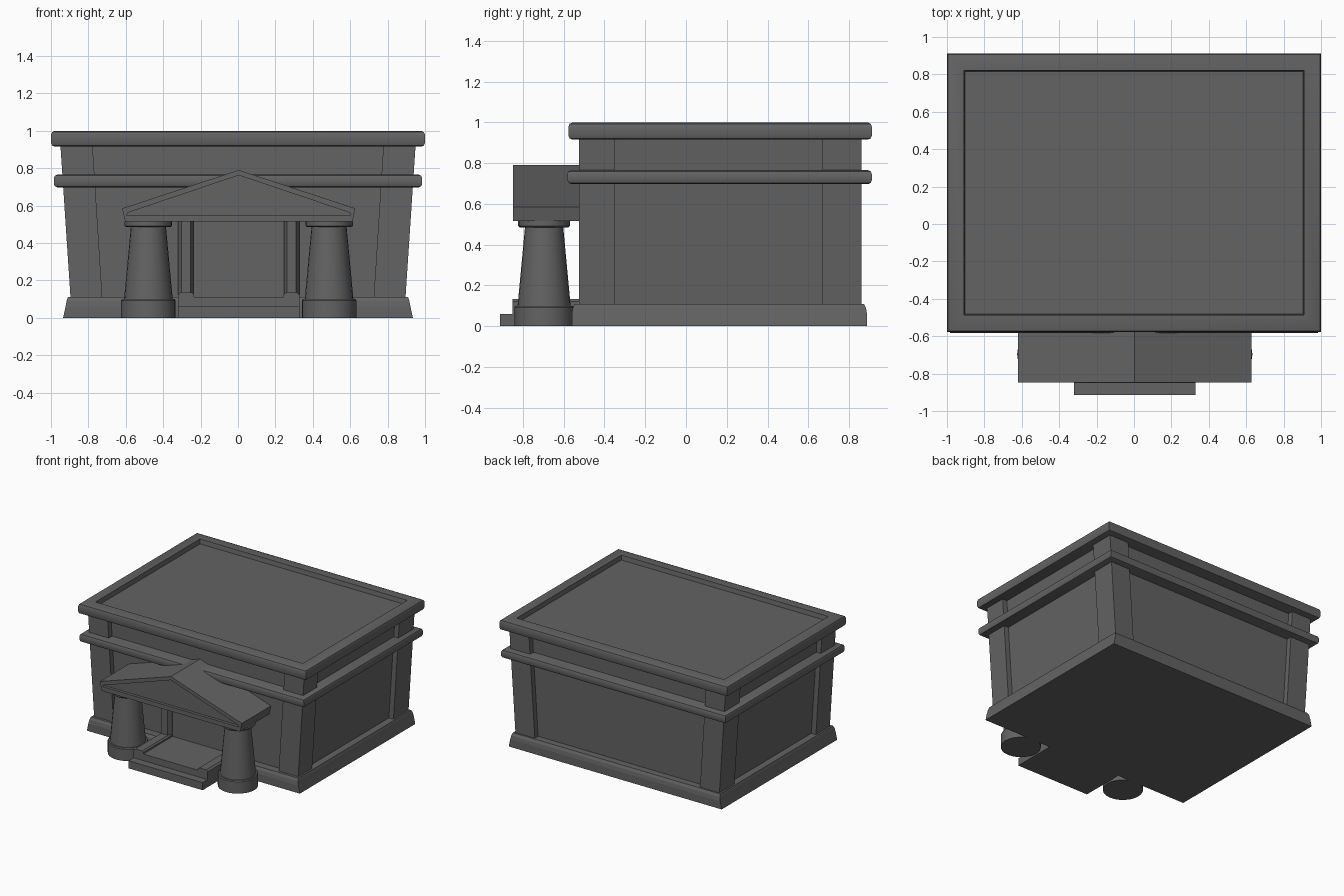
import bpy, bmesh, math

if "Cube" in bpy.data.objects:
    bpy.data.objects.remove(bpy.data.objects["Cube"])

stone = bpy.data.materials.new("dark_grey_stone")
stone.diffuse_color = (0.125, 0.125, 0.125, 1)
stone.use_nodes = True
stone.node_tree.nodes["Principled BSDF"].inputs["Base Color"].default_value = stone.diffuse_color
PX = 0.004  # the porch sits a touch right of centre


def make(name, bm, smooth=None):
    bmesh.ops.recalc_face_normals(bm, faces=bm.faces)
    me = bpy.data.meshes.new(name)
    bm.to_mesh(me)
    bm.free()
    me.materials.append(stone)
    ob = bpy.data.objects.new(name, me)
    bpy.context.collection.objects.link(ob)
    if smooth:
        bpy.ops.object.select_all(action='DESELECT')
        ob.select_set(True)
        bpy.context.view_layer.objects.active = ob
        bpy.ops.object.shade_smooth_by_angle(angle=math.radians(smooth))
    return ob


def loft(name, loops, smooth=None):
    """Skin a stack of closed loops and cap both ends."""
    bm = bmesh.new()
    rows = [[bm.verts.new(p) for p in loop] for loop in loops]
    n = len(rows[0])
    for a, b in zip(rows, rows[1:]):
        for i in range(n):
            j = (i + 1) % n
            bm.faces.new((a[i], a[j], b[j], b[i]))
    bm.faces.new(rows[0][::-1])
    bm.faces.new(rows[-1])
    return make(name, bm, smooth)


def rect(x0, x1, y0, y1, z):
    return [(x0, y0, z), (x1, y0, z), (x1, y1, z), (x0, y1, z)]


def box(name, x0, x1, y0, y1, z0, z1):
    return loft(name, [rect(x0, x1, y0, y1, z0), rect(x0, x1, y0, y1, z1)])


def band(name, x, y0, y1, profile, smooth=None):
    """Horizontal moulding: profile holds (inset from outer edge, z)."""
    return loft(name, [rect(-x + d, x - d, y0 + d, y1 - d, z) for d, z in profile], smooth)


def lathe(name, cx, cy, profile, n=24):
    return loft(name, [[(cx + r * math.cos(2 * math.pi * i / n),
                         cy + r * math.sin(2 * math.pi * i / n), z) for i in range(n)]
                       for r, z in profile], 35)


# Flared plinth
loft("plinth", [rect(-x, x, y0, y1, z) for x, y0, y1, z in
                [(0.935, -0.56, 0.888, 0), (0.922, -0.56, 0.888, 0.06),
                 (0.916, -0.555, 0.883, 0.09), (0.91, -0.545, 0.872, 0.11)]])

# Recessed walls, leaning outward to the sides
loft("walls", [rect(-0.855, 0.855, -0.483, 0.818, 0.1),
               rect(-0.91, 0.91, -0.483, 0.818, 0.93)])

# Corner pilasters
for s, side in ((-1, "left"), (1, "right")):
    for y0, y1, end in ((-0.525, -0.35, "front"), (0.67, 0.86, "back")):
        loft(f"corner_pilaster_{end}_{side}",
             [rect(s * 0.725, s * 0.895, y0, y1, 0.1),
              rect(s * 0.778, s * 0.95, y0, y1, 0.93)])

# Mouldings; the upper one rises into a parapet around the sunken roof
band("lower_moulding", 0.985, -0.582, 0.912,
     [(0.02, 0.697), (0.006, 0.703), (0, 0.716), (0, 0.746), (0.006, 0.76), (0.02, 0.766)], 40)
band("roof_parapet", 1.0, -0.577, 0.912,
     [(0.022, 0.915), (0.006, 0.921), (0, 0.936), (0, 0.978), (0.006, 0.993), (0.022, 1.0),
      (0.09, 1.0), (0.096, 0.965)], 40)

# Portico gable with a sunken triangle in its front
outer = [(-0.608, 0.515), (0.608, 0.515), (0.623, 0.585), (0, 0.79), (-0.623, 0.585)]
inner = [(-0.6, 0.55), (0.6, 0.55), (0.59, 0.563), (0, 0.762), (-0.59, 0.563)]
loft("portico_gable", [[(x + PX, y, z) for x, z in pts] for pts, y in
                       ((outer, -0.47), (outer, -0.848), (inner, -0.848), (inner, -0.825))])

# Columns, cheek walls and door jambs
for s, side in ((-1, "left"), (1, "right")):
    lathe(f"column_{side}", PX + s * 0.483, -0.696,
          [(0.146, 0), (0.146, 0.093), (0.141, 0.1), (0.13, 0.1), (0.094, 0.485),
           (0.119, 0.485), (0.127, 0.492), (0.127, 0.516)])
    cheek = [(0.24, 0), (0.325, 0), (0.325, 0.122), (0.312, 0.134), (0.25, 0.134), (0.24, 0.124)]
    loft(f"cheek_wall_{side}", [[(PX + s * x, y, z) for x, z in cheek] for y in (-0.85, -0.47)])
    jamb = [(0.242, -0.475), (0.242, -0.495), (0.257, -0.525),
            (0.307, -0.525), (0.324, -0.495), (0.324, -0.475)]
    loft(f"door_jamb_{side}", [[(PX + s * x, y, z) for x, y in jamb] for z in (0.12, 0.525)])

# Porch floor and front step
box("porch_floor", PX - 0.24, PX + 0.24, -0.85, -0.47, 0, 0.112)
box("front_step", PX - 0.325, PX + 0.325, -0.913, -0.85, 0, 0.06)
